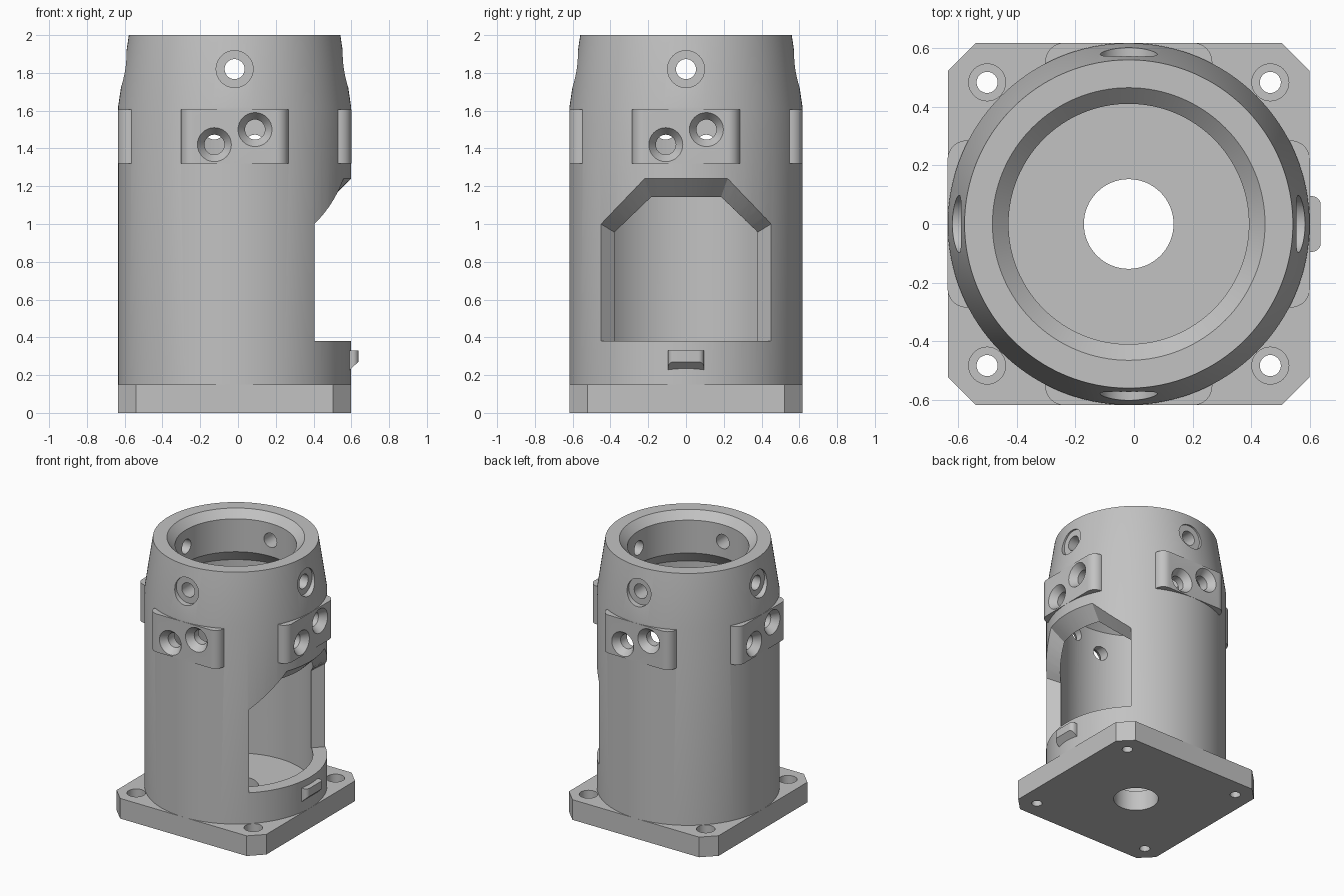
import bpy, bmesh
from math import radians, pi, sin, cos, asin
from mathutils import Matrix, Vector

cube = bpy.data.objects.get("Cube")
if cube:
    bpy.data.objects.remove(cube, do_unlink=True)

R = 0.617        # outer radius, also half the base plate
AXIS_X = -0.018  # the tube axis sits a little left because of the latch

grey = bpy.data.materials.new("light_grey")
grey.use_nodes = True
grey.diffuse_color = (0.54, 0.54, 0.54, 1)
grey.node_tree.nodes["Principled BSDF"].inputs["Base Color"].default_value = (0.54, 0.54, 0.54, 1)


def finish(bm, name, matrix=Matrix()):
    bmesh.ops.recalc_face_normals(bm, faces=bm.faces[:])
    bm.transform(matrix)
    mesh = bpy.data.meshes.new(name)
    bm.to_mesh(mesh)
    bm.free()
    mesh.materials.append(grey)
    obj = bpy.data.objects.new(name, mesh)
    bpy.context.collection.objects.link(obj)
    return obj


def lathe(name, profile, segments, matrix=Matrix()):
    """Revolve a closed (radius, z) profile around z."""
    bm = bmesh.new()
    vs = [bm.verts.new((r, 0, z)) for r, z in profile]
    edges = [bm.edges.new((vs[i - 1], vs[i])) for i in range(len(vs))
             if profile[i - 1][0] + profile[i][0] > 0]
    bmesh.ops.spin(bm, geom=vs + edges, cent=(0, 0, 0), axis=(0, 0, 1),
                   angle=2 * pi, steps=segments)
    bmesh.ops.remove_doubles(bm, verts=bm.verts[:], dist=1e-5)
    return finish(bm, name, matrix)


def prism_mesh(outline, z0, z1):
    bm = bmesh.new()
    face = bm.faces.new([bm.verts.new((x, y, z0)) for x, y in outline])
    top = bmesh.ops.extrude_face_region(bm, geom=[face])["geom"]
    bmesh.ops.translate(bm, vec=(0, 0, z1 - z0),
                        verts=[v for v in top if isinstance(v, bmesh.types.BMVert)])
    return bm


def rounded_tab(x0, x1, half, radius, steps=8):
    """Plan outline of a tab pointing to +x with two rounded outer corners."""
    right = [(x1 - radius + radius * sin(a), half - radius + radius * cos(a))
             for a in (pi / 2 * i / steps for i in range(steps + 1))]
    side = [(x0, half)] + right
    return side + [(x, -y) for x, y in reversed(side)]


def boolean(obj, other, operation):
    mod = obj.modifiers.new(operation.lower(), "BOOLEAN")
    mod.operation = operation
    mod.solver = "EXACT"
    mod.object = other
    bpy.context.view_layer.objects.active = obj
    bpy.ops.object.modifier_apply(modifier=mod.name)
    bpy.data.objects.remove(other, do_unlink=True)


def outward(quarter, across, height):
    """Turn local z into the outward direction of one of the four sides."""
    return (Matrix.Rotation(quarter * pi / 2, 4, "Z")
            @ Matrix.Translation((0, across, height))
            @ Matrix.Rotation(pi / 2, 4, "Y"))


def window_cutter():
    """Radial opening with a slanted-shoulder top that tapers inward."""
    half = [0.22 * i / 6 for i in range(7)] + [0.22 + 0.23 * i / 6 for i in range(1, 7)]
    columns = [-y for y in reversed(half[1:])] + half
    bm = bmesh.new()
    sections = []
    for y in columns:
        t = max(0, (abs(y) - 0.22) / 0.23)
        top, slope = 1.24 - 0.24 * t, 1 - 0.55 * t
        a = asin(y / R)
        pts = [(0.44, 0.38), (0.7, 0.38),
               (0.7, top + slope * (0.7 - R)), (0.44, top - slope * (R - 0.44))]
        sections.append([bm.verts.new((r * cos(a), r * sin(a), z)) for r, z in pts])
    for s, n in zip(sections, sections[1:]):
        for i in range(4):
            bm.faces.new((s[i - 1], s[i], n[i], n[i - 1]))
    bm.faces.new(sections[0])
    bm.faces.new(sections[-1])
    return finish(bm, "window_cutter")


# Tube with tapered neck, chamfered mouth and wider bore below
body = lathe("tube_body", [(R, 0.15), (R, 1.62), (0.56, 2), (0.465, 2), (0.41, 1.945),
                           (0.41, 1.7), (0.52, 1.59), (0.52, 0.15)], 128)

# Screw pads on the four sides
for q in range(4):
    pad = finish(prism_mesh(rounded_tab(0.535, 0.618, 0.285, 0.065), 1.32, 1.605),
                 "screw_pad", Matrix.Rotation(q * pi / 2, 4, "Z"))
    boolean(body, pad, "UNION")

# Countersunk pad holes and counterbored neck holes
countersink = [(0, 0.4), (0.053, 0.4), (0.053, 0.568), (0.127, 0.668), (0, 0.668)]
neck_bore = [(0, 0.3), (0.053, 0.3), (0.053, 0.56), (0.098, 0.56), (0.098, 0.7), (0, 0.7)]
for q in range(4):
    for profile, across, height in ((countersink, -0.107, 1.42),
                                    (countersink, 0.108, 1.5),
                                    (neck_bore, 0, 1.82)):
        boolean(body, lathe("hole_cutter", profile, 32, outward(q, across, height)), "DIFFERENCE")

# Side window
boolean(body, window_cutter(), "DIFFERENCE")

# Base plate with clipped corners, centre hole and corner screw holes
c = R - 0.095
plate = finish(prism_mesh([(R, -c), (R, c), (c, R), (-c, R), (-R, c), (-R, -c), (-c, -R), (c, -R)],
                          0, 0.15), "base_plate")
boolean(plate, lathe("centre_cutter", [(0, -0.1), (0.153, -0.1), (0.153, 0.3), (0, 0.3)], 64),
        "DIFFERENCE")
corner_bore = [(0, -0.1), (0.036, -0.1), (0.036, 0.07), (0.063, 0.07), (0.063, 0.3), (0, 0.3)]
for sx in (-1, 1):
    for sy in (-1, 1):
        spot = Matrix.Translation((sx * 0.483, sy * 0.483, 0))
        boolean(plate, lathe("corner_cutter", corner_bore, 32, spot), "DIFFERENCE")

# Small latch under the window, sloped underneath
bm = prism_mesh(rounded_tab(0.58, 0.655, 0.095, 0.03), 0.2, 0.33)
cut = bmesh.ops.bisect_plane(bm, geom=bm.verts[:] + bm.edges[:] + bm.faces[:],
                             plane_co=(0.655, 0, 0.27), plane_no=Vector((0.035, 0, -0.038)),
                             clear_outer=True)
bmesh.ops.holes_fill(bm, edges=[e for e in cut["geom_cut"] if isinstance(e, bmesh.types.BMEdge)])
latch = finish(bm, "window_latch")

# Placement and shading
for obj in (body, plate, latch):
    obj.location.x = AXIS_X
    bpy.ops.object.select_all(action="DESELECT")
    obj.select_set(True)
    bpy.context.view_layer.objects.active = obj
    bpy.ops.object.shade_smooth_by_angle(angle=radians(25))
